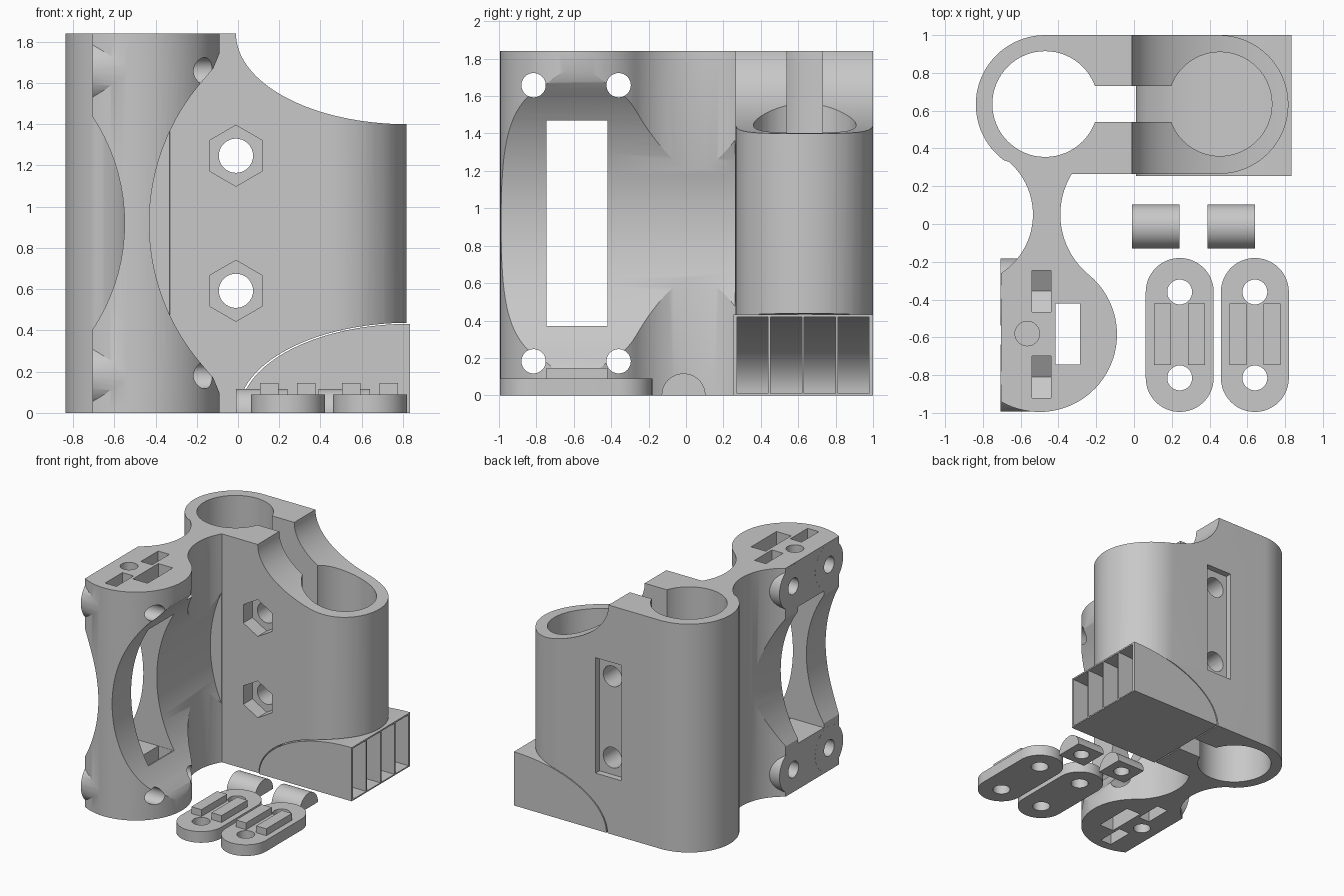
import bpy, bmesh
from math import sin, cos, radians

if "Cube" in bpy.data.objects:
    bpy.data.objects.remove(bpy.data.objects["Cube"])

grey = bpy.data.materials.new("plain grey")
grey.use_nodes = True
tone = (0.58, 0.58, 0.58, 1)
grey.diffuse_color = tone
grey.node_tree.nodes["Principled BSDF"].inputs["Base Color"].default_value = tone

H = 1.84            # bracket height
MID = H / 2
BOLT_Y = (-0.815, -0.36)
BOLT_Z = (0.182, H - 0.182)


def arc(cx, cy, rx, a, b, n=24, ry=None):
    """Points along an arc from angle a to b in degrees."""
    ry = ry or rx
    steps = [radians(a + (b - a) * i / n) for i in range(n + 1)]
    return [(cx + rx * cos(t), cy + ry * sin(t)) for t in steps]


def circle(cx, cy, r, n=48, start=0, ry=None):
    return arc(cx, cy, r, start, start + 360, n, ry)[:-1]


def rect(u0, u1, v0, v1):
    return [(u0, v0), (u1, v0), (u1, v1), (u0, v1)]


def prism(name, pts, axis, a, b):
    """Extrude a flat outline along an axis from a to b."""
    place = {"x": lambda u, v, w: (w, u, v),
             "y": lambda u, v, w: (u, w, v),
             "z": lambda u, v, w: (u, v, w)}[axis]
    bm = bmesh.new()
    low = [bm.verts.new(place(u, v, a)) for u, v in pts]
    high = [bm.verts.new(place(u, v, b)) for u, v in pts]
    bm.faces.new(low)
    bm.faces.new(high)
    for i in range(len(pts)):
        j = (i + 1) % len(pts)
        bm.faces.new((low[i], low[j], high[j], high[i]))
    bmesh.ops.recalc_face_normals(bm, faces=bm.faces)
    mesh = bpy.data.meshes.new(name)
    bm.to_mesh(mesh)
    bm.free()
    mesh.materials.append(grey)
    ob = bpy.data.objects.new(name, mesh)
    bpy.context.collection.objects.link(ob)
    return ob


def combine(ob, tool, operation="DIFFERENCE"):
    """Apply a boolean and discard the tool."""
    mod = ob.modifiers.new("bool", "BOOLEAN")
    mod.operation, mod.solver, mod.object = operation, "EXACT", tool
    graph = bpy.context.evaluated_depsgraph_get()
    mesh = bpy.data.meshes.new_from_object(ob.evaluated_get(graph))
    ob.modifiers.clear()
    ob.data = mesh
    bpy.data.objects.remove(tool)


def cut(ob, pts, axis, a, b):
    combine(ob, prism("cutter", pts, axis, a, b))


def finish(ob):
    bpy.ops.object.select_all(action="DESELECT")
    ob.select_set(True)
    bpy.context.view_layer.objects.active = ob
    bpy.ops.object.shade_smooth_by_angle(angle=radians(25))


# Bracket outline: round pod, waisted neck and twin-tube clamp
outline = (arc(-0.5, -0.585, 0.41, 240, 410.6, 40)
           + arc(0.022, 0.05, 0.412, 230.6, 148.6)[1:]
           + arc(0.45, 0.6325, 0.3675, -90, 90, 32)
           + arc(-0.47, 0.6325, 0.3675, 90, 233.1, 32)
           + arc(-0.905, 0.05, 0.37, 53.1, -53)[1:]
           + [(-0.705, -0.262)])
bracket = prism("bracket", outline, "z", 0, H)

# Bolt lugs on the flat side of the pod
for z in BOLT_Z:
    for y in BOLT_Y:
        combine(bracket, prism("lug", circle(y, z, 0.178), "x", -0.7055, -0.52), "UNION")

# Hollowed sides of the pod and neck
swell = (arc(0.62, MID, 1.05, 138.2, 221.8, 40)
         + [(-0.12, 0.17), (-0.095, 0.11), (-0.08, 0.07), (0.1, 0.07),
            (0.1, H - 0.07), (-0.08, H - 0.07), (-0.095, H - 0.11), (-0.12, H - 0.17)])
cut(bracket, swell, "y", -1.1, 0.262)
cut(bracket, circle(-1.483, MID, 0.933, 96), "y", -1.1, 0.02)

# Pod window, vertical slot and end sockets
cut(bracket, rect(-0.747, -0.42, 0.37, H - 0.37), "x", -0.9, 0.1)
cut(bracket, rect(-0.415, -0.285, -0.745, -0.422), "z", -0.1, H + 0.1)
for a, b in ((-0.1, 0.2), (H - 0.2, H + 0.1)):
    cut(bracket, circle(-0.565, -0.58, 0.065, 32), "z", a, b)

# Pod bolt holes and pointed nut traps
for end, z in zip((-0.1, H + 0.1), BOLT_Z):
    s = 1 if z > MID else -1
    for y in BOLT_Y:
        cut(bracket, circle(y, z, 0.065, 32), "x", -0.9, 0.1)
        trap = [(y - 0.105, end), (y - 0.105, z - s * 0.06), (y + 0.005, z - s * 0.125),
                (y + 0.115, z - s * 0.06), (y + 0.115, end)]
        cut(bracket, trap, "x", -0.54, -0.44)

# Clamp bores, joining slot and curved ends
cut(bracket, circle(-0.47, 0.635, 0.28, 64), "z", -0.1, H + 0.1)
cut(bracket, circle(0.455, 0.635, 0.275, 64), "z", -0.1, H + 0.1)
cut(bracket, rect(-0.3, 0.3, 0.54, 0.73), "z", -0.1, H + 0.1)
cut(bracket, circle(0.82, H, 0.83, 128, ry=0.44), "y", 0.2, 1.1)
cut(bracket, circle(0.83, 0, 0.83, 128, ry=0.437), "y", 0.2, 1.1)

# Clamp bolts: through holes, hex pockets, and a back recess
for z in (0.592, 1.247):
    cut(bracket, circle(-0.01, z, 0.083, 32), "y", 0.2, 1.1)
    cut(bracket, circle(-0.01, z, 0.148, 6, 30), "y", 0.2, 0.38)
cut(bracket, rect(-0.125, 0.105, 0.455, 1.385), "y", 0.95, 1.1)
finish(bracket)

# Ribbed support wedge with four open channels
wedge = arc(0.835, 0, 0.825, 180, 90, 40, 0.432) + [(0.835, 0)]
support = prism("support_wedge", wedge, "y", 0.255, 1.0)
channel = arc(0.835, 0.01, 0.80, 180, 90, 32, 0.41) + [(0.9, 0.42), (0.9, 0.01)]
for i in range(4):
    y = 0.272 + i * 0.18
    cut(support, channel, "y", y, y + 0.167)
finish(support)

# Loose clamp plates with two ribs and bolt holes
for label, x in (("left", 0.64), ("right", 0.242)):
    shape = arc(x, -0.36, 0.18, 0, 180) + arc(x, -0.815, 0.18, 180, 360)
    plate = prism("clamp_plate_" + label, shape, "z", 0, 0.09)
    for y in BOLT_Y:
        cut(plate, circle(x, y, 0.066, 32), "z", -0.1, 0.2)
    finish(plate)
    for n, off in enumerate((-0.135, 0.045)):
        prism(f"plate_rib_{label}_{n + 1}", rect(x + off, x + off + 0.09, -0.747, -0.42),
              "z", 0.085, 0.145)

# Loose half-round spacers with a blind hole underneath
for label, x in (("left", 0.39), ("right", -0.01)):
    spacer = prism("spacer_" + label, arc(-0.013, 0, 0.117, 0, 180, 32), "x", x, x + 0.25)
    cut(spacer, circle(x + 0.125, -0.013, 0.06, 32), "z", -0.1, 0.07)
    finish(spacer)
